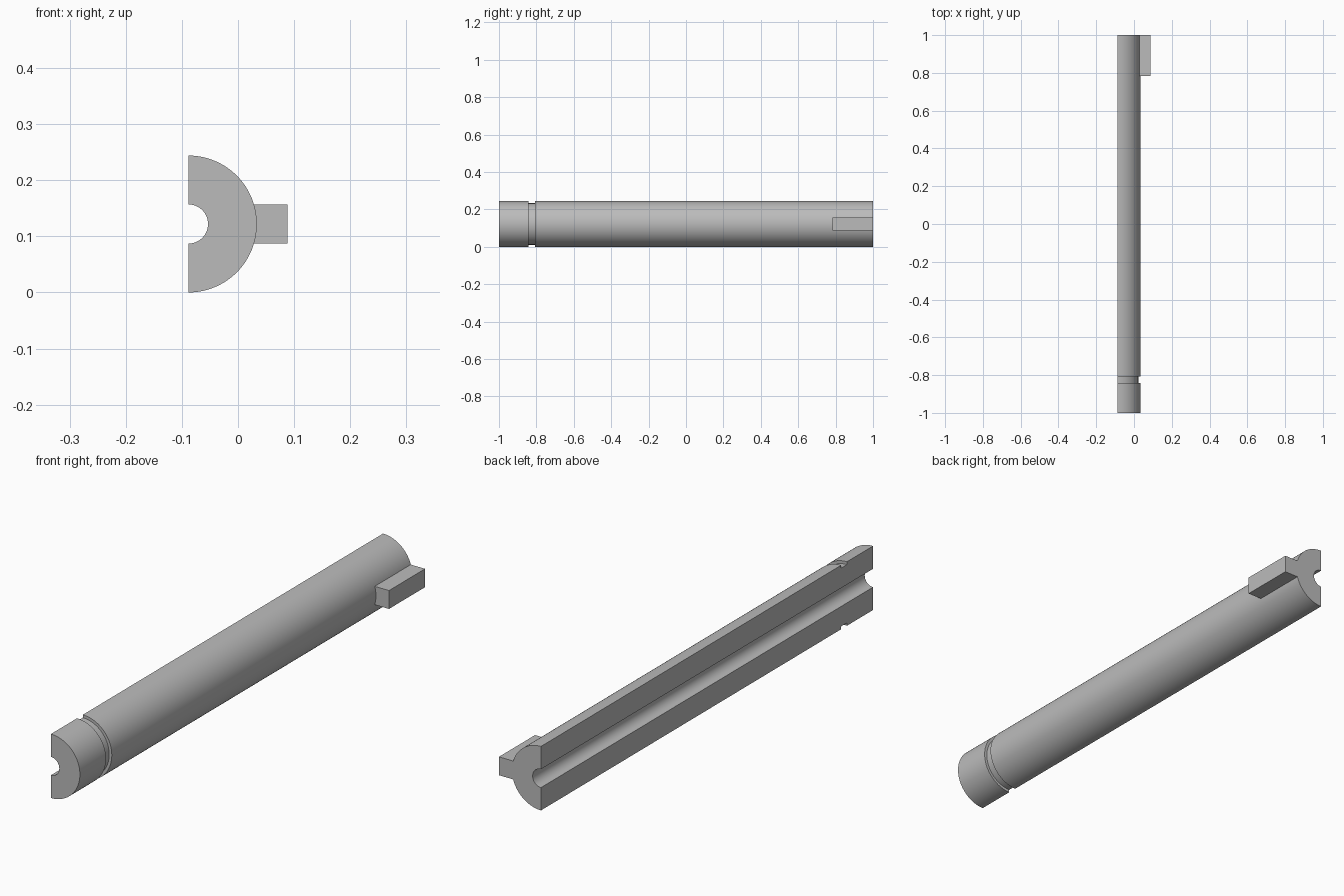
import bpy, bmesh, math

cube = bpy.data.objects.get("Cube")
if cube:
    bpy.data.objects.remove(cube, do_unlink=True)

AXIS_X, AXIS_Z = -0.0885, 0.122
OUTER, BORE, GROOVE = 0.122, 0.035, 0.111
STEPS = 64

steel = bpy.data.materials.new("grey_steel")
steel.use_nodes = True
GREY = (0.5, 0.5, 0.5, 1)
steel.diffuse_color = GREY
steel.node_tree.nodes["Principled BSDF"].inputs["Base Color"].default_value = GREY


def finish(name, bm):
    """Turn a bmesh into a shaded object with the steel material."""
    bmesh.ops.recalc_face_normals(bm, faces=bm.faces)
    mesh = bpy.data.meshes.new(name)
    bm.to_mesh(mesh)
    bm.free()
    mesh.materials.append(steel)
    obj = bpy.data.objects.new(name, mesh)
    bpy.context.collection.objects.link(obj)
    bpy.ops.object.select_all(action='DESELECT')
    obj.select_set(True)
    bpy.context.view_layer.objects.active = obj
    bpy.ops.object.shade_smooth_by_angle(angle=math.radians(30))
    return obj


def on_circle(radius, angle, y):
    return (AXIS_X + radius * math.cos(angle), y, AXIS_Z + radius * math.sin(angle))


# Half sleeve: wall section with a ring groove, swept through half a turn
section = [(BORE, -1), (OUTER, -1), (OUTER, -0.843), (GROOVE, -0.843),
           (GROOVE, -0.808), (OUTER, -0.808), (OUTER, 1), (BORE, 1)]
bm = bmesh.new()
rings = []
for i in range(STEPS + 1):
    angle = -math.pi / 2 + math.pi * i / STEPS
    rings.append([bm.verts.new(on_circle(r, angle, y)) for r, y in section])
for a, b in zip(rings, rings[1:]):
    for j in range(len(section)):
        k = (j + 1) % len(section)
        bm.faces.new((a[j], a[k], b[k], b[j]))
bm.faces.new(rings[0])
bm.faces.new(rings[-1])
finish("half_sleeve", bm)

# Key: block whose inner side follows the sleeve wall
KEY_HALF, KEY_TIP, KEY_START = 0.035, 0.0885, 0.783
spread = math.asin(KEY_HALF / OUTER)
outline = [on_circle(OUTER, spread * (1 - i / 6), KEY_START) for i in range(13)]
outline += [(KEY_TIP, KEY_START, AXIS_Z - KEY_HALF), (KEY_TIP, KEY_START, AXIS_Z + KEY_HALF)]
bm = bmesh.new()
face = bm.faces.new([bm.verts.new(p) for p in outline])
extruded = bmesh.ops.extrude_face_region(bm, geom=[face])["geom"]
bmesh.ops.translate(bm, vec=(0, 1 - KEY_START, 0),
                    verts=[v for v in extruded if isinstance(v, bmesh.types.BMVert)])
finish("key", bm)
